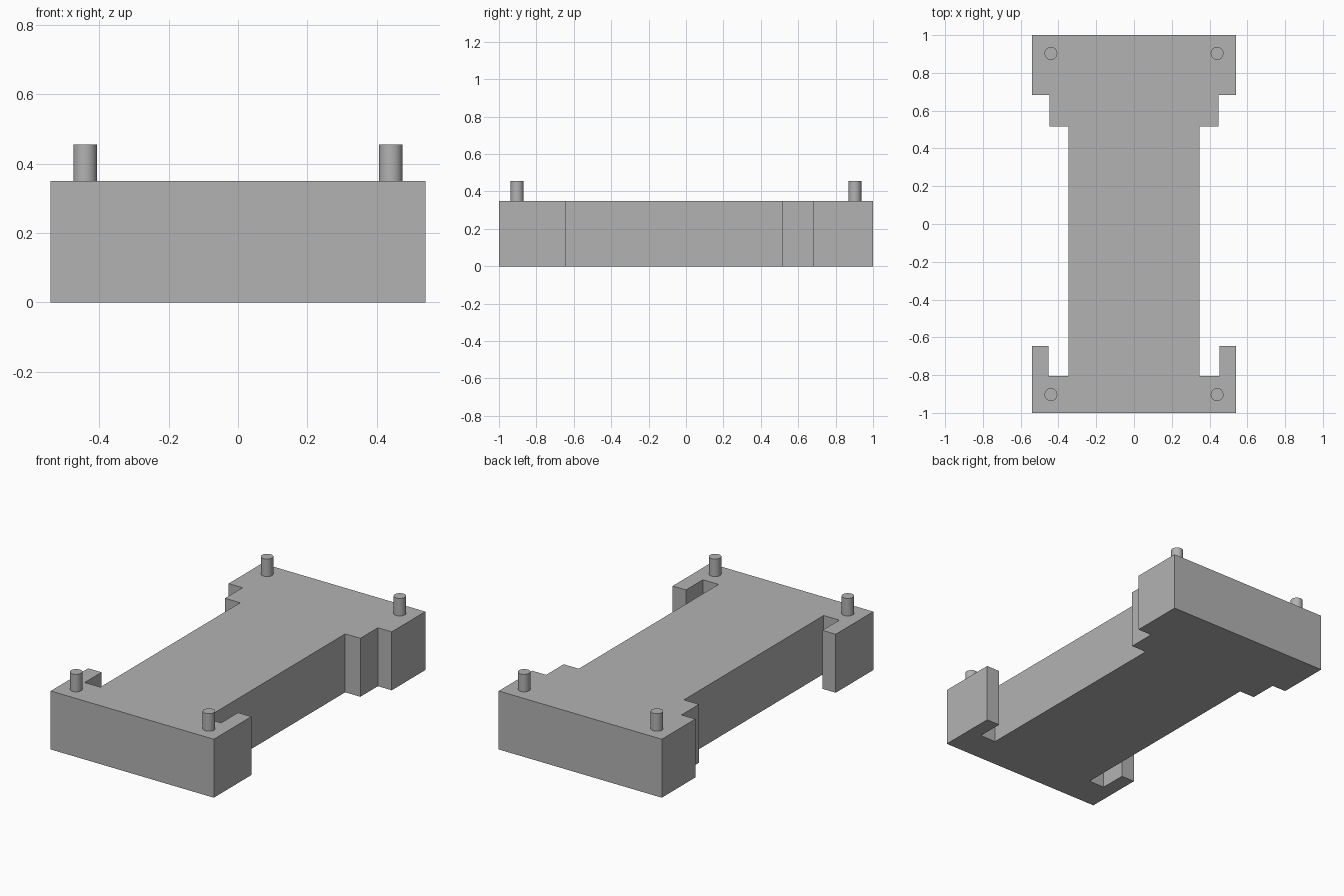
import bpy
import bmesh

cube = bpy.data.objects.get("Cube")
if cube:
    bpy.data.objects.remove(cube, do_unlink=True)

HEIGHT = 0.35
PIN_TOP = 0.455
PIN_RADIUS = 0.034

grey = bpy.data.materials.new("plain grey")
grey.use_nodes = True
colour = (0.45, 0.45, 0.45, 1)
grey.diffuse_color = colour
grey.node_tree.nodes["Principled BSDF"].inputs["Base Color"].default_value = colour


def add_object(name, bm):
    bmesh.ops.recalc_face_normals(bm, faces=bm.faces)
    mesh = bpy.data.meshes.new(name)
    bm.to_mesh(mesh)
    bm.free()
    mesh.materials.append(grey)
    obj = bpy.data.objects.new(name, mesh)
    bpy.context.scene.collection.objects.link(obj)
    return obj


# Body: left half of the outline, mirrored and extruded upwards
half = [(0.54, -1), (0.54, -0.645), (0.452, -0.645), (0.452, -0.805),
        (0.348, -0.805), (0.348, 0.517), (0.448, 0.517), (0.448, 0.683),
        (0.54, 0.683), (0.54, 1)]
outline = half + [(-x, y) for x, y in reversed(half)]
bm = bmesh.new()
base = bm.faces.new([bm.verts.new((x, y, 0)) for x, y in outline])
top = bmesh.ops.extrude_face_region(bm, geom=[base], use_keep_orig=True)["geom"]
bmesh.ops.translate(bm, vec=(0, 0, HEIGHT),
                    verts=[v for v in top if isinstance(v, bmesh.types.BMVert)])
add_object("body", bm)

# Round locating pins at the four corners
for end, y in (("front", -0.903), ("back", 0.903)):
    for side, x in (("left", 0.44), ("right", -0.44)):
        bm = bmesh.new()
        bmesh.ops.create_cone(bm, cap_ends=True, segments=32, radius1=PIN_RADIUS,
                              radius2=PIN_RADIUS, depth=PIN_TOP - HEIGHT)
        pin = add_object(f"{end}_{side}_pin", bm)
        pin.location = (x, y, (PIN_TOP + HEIGHT) / 2)
        bpy.ops.object.select_all(action="DESELECT")
        pin.select_set(True)
        bpy.context.view_layer.objects.active = pin
        bpy.ops.object.shade_smooth_by_angle()
